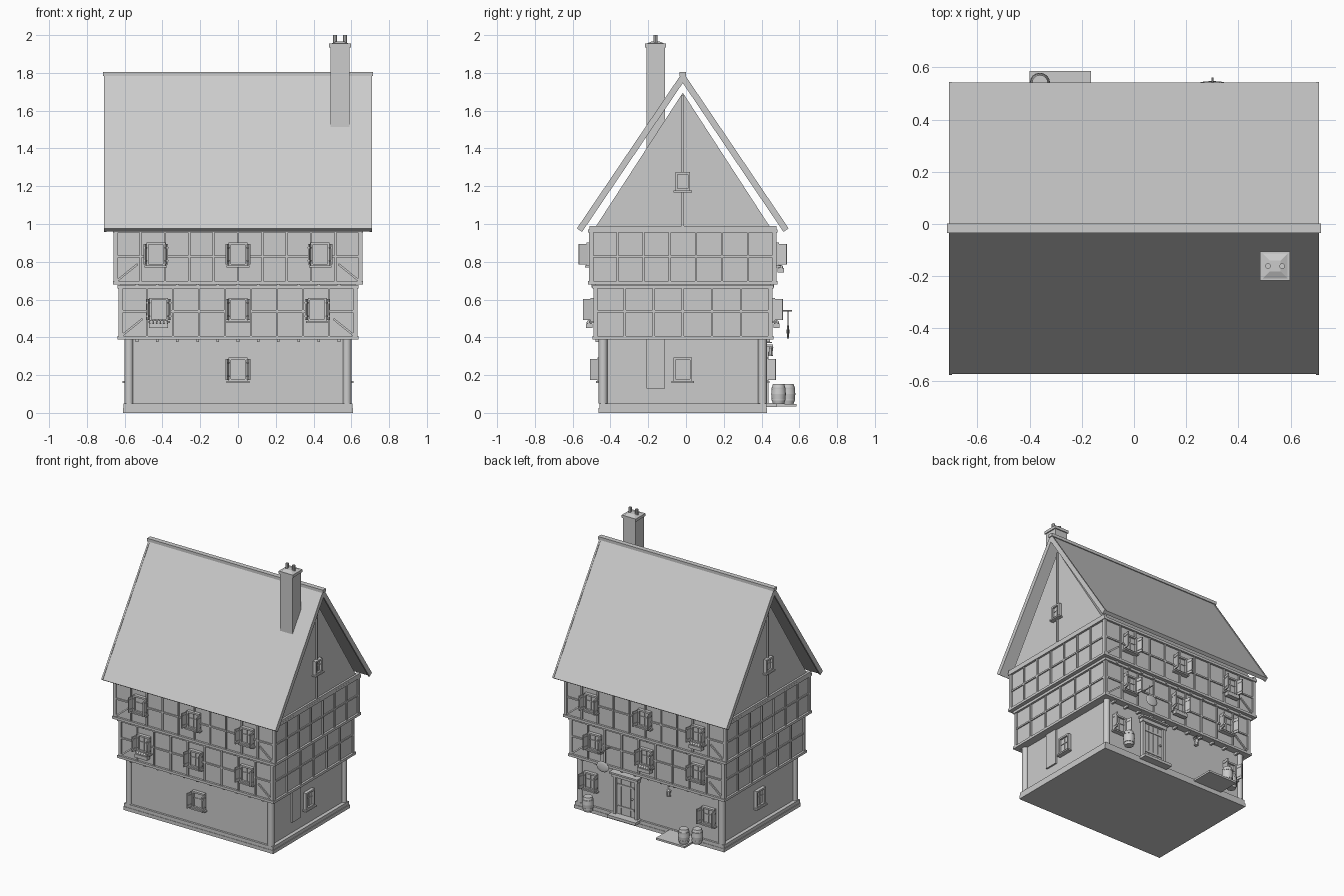
import bpy, bmesh
from math import pi, sin, cos, atan2, hypot, radians
from mathutils import Matrix, Vector

if "Cube" in bpy.data.objects:
    bpy.data.objects.remove(bpy.data.objects["Cube"])

CY = -0.017                      # house centre line in y
T = Matrix.Translation
I = Matrix.Identity(4)


def finish(name, bm, smooth=False):
    bmesh.ops.recalc_face_normals(bm, faces=bm.faces)
    me = bpy.data.meshes.new(name)
    bm.to_mesh(me)
    bm.free()
    ob = bpy.data.objects.new(name, me)
    bpy.context.collection.objects.link(ob)
    if smooth:
        bpy.ops.object.select_all(action='DESELECT')
        ob.select_set(True)
        bpy.context.view_layer.objects.active = ob
        bpy.ops.object.shade_smooth_by_angle(angle=radians(40))
    return ob


def box(bm, c, s, M=I, R=I):
    bmesh.ops.create_cube(bm, size=1, matrix=M @ T(c) @ R @ Matrix.Diagonal((*s, 1)))


def span(bm, lo, hi, M=I):
    lo, hi = Vector(lo), Vector(hi)
    box(bm, (lo + hi) / 2, hi - lo, M)


def cyl(bm, c, r, h, M=I, R=I, n=12, r2=None):
    bmesh.ops.create_cone(bm, cap_ends=True, segments=n, radius1=r,
                          radius2=r if r2 is None else r2, depth=h, matrix=M @ T(c) @ R)


def ball(bm, c, s, M=I):
    bmesh.ops.create_uvsphere(bm, u_segments=12, v_segments=8, radius=1,
                              matrix=M @ T(c) @ Matrix.Diagonal((*s, 1)))


def prism(bm, pts, x0, x1):
    """Extrude a closed (y, z) outline along x."""
    f = bm.faces.new([bm.verts.new((x0, y, z)) for y, z in pts])
    ext = bmesh.ops.extrude_face_region(bm, geom=[f])
    bmesh.ops.translate(bm, vec=(x1 - x0, 0, 0),
                        verts=[v for v in ext['geom'] if isinstance(v, bmesh.types.BMVert)])


def faces(hx, hy):
    """Local frames of the four walls: x along the wall, -y outward."""
    def f(a, d):
        return T((0, CY, 0)) @ Matrix.Rotation(a, 4, 'Z') @ T((0, -d, 0))
    return {'front': f(0, hy), 'right': f(pi / 2, hx), 'back': f(pi, hy), 'left': f(-pi / 2, hx)}


# plinth, ground floor wall and round corner posts
bm = bmesh.new()
span(bm, (-.61, CY - .445, 0), (.61, CY + .445, .025))
span(bm, (-.605, CY - .442, .025), (.605, CY + .442, .05))
finish('plinth', bm)
bm = bmesh.new()
span(bm, (-.578, CY - .427, .05), (.578, CY + .427, .39))
finish('ground_floor_wall', bm)
bm = bmesh.new()
for sx in (-1, 1):
    for sy in (-1, 1):
        cyl(bm, (sx * .577, CY + sy * .422, .22), .023, .34, n=16)
finish('corner_posts', bm, True)

# timber framed upper floors
GROUND = faces(.578, .427)
FIRST = faces(.622, .464)
SECOND = faces(.648, .486)
for name, hx, hy, z0, z1, nx, ny, F in (('first_floor', .622, .464, .39, .68, 9, 6, FIRST),
                                        ('second_floor', .648, .486, .68, .975, 10, 7, SECOND)):
    bm = bmesh.new()
    span(bm, (-hx, CY - hy, z0), (hx, CY + hy, z1))
    finish(name + '_wall', bm)
    bm = bmesh.new()
    for side, M in F.items():
        long = side in ('front', 'back')
        h, n = (hx, nx) if long else (hy, ny)
        for z in (z0 + .008, z1 - .012):                         # sill and top plate
            box(bm, (0, 0, z), (2 * h + .03, .03, .018), M)
        box(bm, (0, 0, z0 + .148), (2 * h, .016, .011), M)       # mid rail
        for i in range(n + 1):                                   # studs
            w = .02 if i in (0, n) else .011
            u = (2 * i / n - 1) * (h - .003)
            box(bm, (u, 0, (z0 + z1) / 2), (w, .02, z1 - z0 - .01), M)
        if long:                                                 # corner braces
            for s in (-1, 1):
                box(bm, (s * (h - .06), 0, z0 + .062), (.145, .017, .011), M,
                    Matrix.Rotation(s * .68, 4, 'Y'))
    finish(name + '_timbers', bm)
    bm = bmesh.new()                                             # joist ends
    for i in range(11):
        box(bm, (-.535 + .107 * i, CY, z0 - .007), (.014, 2 * hy - .005, .018))
    finish(name + '_joists', bm)

# gable prism with posts
bm = bmesh.new()
prism(bm, [(CY - .468, .975), (CY + .468, .975), (CY, 1.695)], -.648, .648)
finish('gable', bm)
bm = bmesh.new()
for s in (-1, 1):
    box(bm, (s * .65, CY, 1.33), (.02, .012, .7))
    box(bm, (s * .65, CY, .98), (.025, .99, .018))
finish('gable_timbers', bm)

# roof shell, barge boards and ridge


def roof_profile(off_out, off_in):
    d = Vector((.558, -.825)).normalized()
    n = Vector((-d.y, d.x))
    e = Vector((.558, .975))
    k = hypot(.558, .825) / .558
    half = [e + n * off_out, e - n * off_in]
    top, low = 1.8 + off_out * k, 1.8 - off_in * k
    right = [(CY + p.x, p.y) for p in half]
    left = [(CY - p.x, p.y) for p in half]
    return [(CY, top), right[0], right[1], (CY, low), left[1], left[0]]


bm = bmesh.new()
prism(bm, roof_profile(0, .024), -.70, .70)
finish('roof', bm)
bm = bmesh.new()
for s in (-1, 1):
    prism(bm, roof_profile(.003, .03), s * .697, s * .709)
finish('barge_boards', bm)
bm = bmesh.new()
span(bm, (-.715, CY - .018, 1.784), (.715, CY + .018, 1.806))
finish('ridge_cap', bm)

# chimney
bm = bmesh.new()
span(bm, (.49, -.21, .13), (.59, -.112, 1.94))
box(bm, (.54, -.161, 1.945), (.115, .112, .02))
cyl(bm, (.54, -.161, 1.96), .07, .012, R=Matrix.Rotation(pi / 4, 4, 'Z'), n=4, r2=.03)
for x in (.513, .567):
    cyl(bm, (x, -.161, 1.978), .011, .044, n=8)
finish('chimney', bm)


# windows
def window(bm, M, u, z, w=.1, h=.125, shutters=True):
    M = M @ T((u, 0, z))
    box(bm, (0, -.003, 0), (w - .01, .014, h - .01), M)
    for s in (-1, 1):
        box(bm, (s * (w / 2 - .006), -.009, 0), (.012, .03, h), M)
        box(bm, (0, -.009, s * (h / 2 - .006)), (w, .03, .012), M)
    box(bm, (0, -.011, 0), (.005, .008, h), M)
    box(bm, (0, -.011, h * .08), (w, .008, .005), M)
    box(bm, (0, -.013, -h / 2 - .003), (w + .02, .04, .01), M)
    if shutters:
        for s in (-1, 1):
            R = Matrix.Rotation(-s * radians(78), 4, 'Z')
            box(bm, (s * (w / 2 + .006), -.04, 0), (.05, .008, h - .015), M, R)
            for k in (-1, 1):
                box(bm, (s * (w / 2 + .006), -.04, k * .035), (.046, .013, .008), M, R)


bm = bmesh.new()
window(bm, GROUND['front'], 0, .23)
for u in (-.48, .48):
    window(bm, GROUND['back'], u, .23)
for side in ('front', 'back'):
    for u in (-1, 0, 1):
        window(bm, FIRST[side], u * .42, .547)
        window(bm, SECOND[side], u * .435, .84)
for side in ('left', 'right'):
    window(bm, GROUND[side], 0, .23, shutters=False)
    window(bm, SECOND[side], 0, 1.225, .078, .1, False)
finish('windows', bm)

# flower boxes
bm = bmesh.new()
for M, u, z in ((FIRST['front'], -.42, .462), (FIRST['back'], 0, .462), (SECOND['back'], .435, .755)):
    box(bm, (u, -.032, z), (.1, .034, .025), M)
    for i in range(5):
        ball(bm, (u - .038 + .019 * i, -.032, z + .017), (.011, .013, .012), M)
finish('flower_boxes', bm)

# door (local x on the back wall is mirrored)
B = GROUND['back']
DX = -.19
bm = bmesh.new()
for i in range(4):
    box(bm, (DX - .057 + .038 * i, -.006, .187), (.035, .02, .265), B)
for z in (.11, .27):
    box(bm, (DX, -.017, z), (.14, .008, .014), B)
ball(bm, (DX + .055, -.022, .19), (.008, .008, .008), B)
finish('door', bm)
bm = bmesh.new()
for s in (-1, 1):
    box(bm, (DX + s * .088, -.01, .195), (.022, .036, .29), B)
box(bm, (DX, -.012, .335), (.21, .042, .025), B)
box(bm, (DX, -.02, .355), (.23, .06, .012), B)
box(bm, (DX, -.035, .042), (.23, .07, .02), B)
finish('door_frame_and_step', bm)

# hanging sign and lantern
ROT = Matrix.Rotation(pi / 2, 4, 'X')
bm = bmesh.new()
cyl(bm, (.3, .5, .54), .004, .12, R=ROT, n=8)
for x in (.28, .32):
    cyl(bm, (x, .54, .497), .002, .085, n=6)
ball(bm, (.3, .54, .43), (.05, .007, .04))
finish('hanging_sign', bm, True)
bm = bmesh.new()
cyl(bm, (-.17, .43, .372), .003, .05, R=ROT, n=6)
cyl(bm, (-.17, .445, .325), .012, .036, n=6, r2=.016)
cyl(bm, (-.17, .445, .351), .02, .016, n=6, r2=.004)
cyl(bm, (-.17, .445, .304), .015, .006, n=6)
finish('lantern', bm)

# barrels and their plank
bm = bmesh.new()
PROFILE = [(0, -.053), (.03, -.053), (.036, -.03), (.039, 0), (.036, .03), (.03, .053), (0, .053)]
for x, y in ((.455, .49), (-.36, .54), (-.435, .49)):
    for (ra, za), (rb, zb) in zip(PROFILE[1:-2], PROFILE[2:-1]):
        cyl(bm, (x, y, .1 + (za + zb) / 2), ra, zb - za, n=16, r2=rb)
    for z in (-.03, .03):
        cyl(bm, (x, y, .1 + z), .038, .009, n=16)
finish('barrels', bm, True)
bm = bmesh.new()
span(bm, (-.4, .41, .034), (-.165, .586, .048))
finish('barrel_plank', bm)
